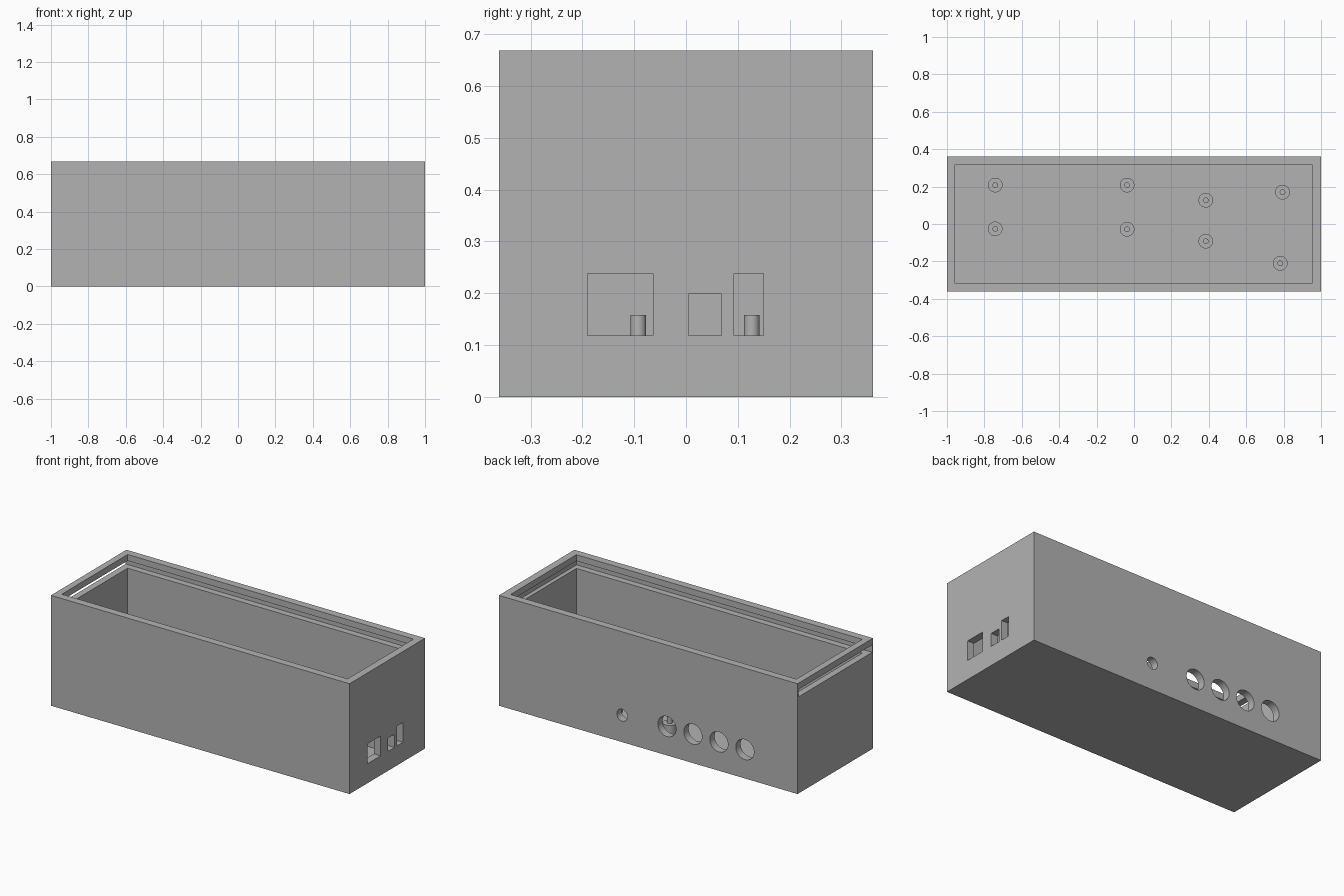
import bpy
from math import pi

if "Cube" in bpy.data.objects:
    bpy.data.objects.remove(bpy.data.objects["Cube"])

grey = bpy.data.materials.new("plain grey")
grey.use_nodes = True
GREY = (0.45, 0.45, 0.45, 1)
grey.diffuse_color = GREY
grey.node_tree.nodes["Principled BSDF"].inputs["Base Color"].default_value = GREY


def box(name, x, y, z):
    """Box given by its (low, high) range on each axis."""
    spans = (x, y, z)
    bpy.ops.mesh.primitive_cube_add(size=1, location=[(a + b) / 2 for a, b in spans])
    ob = bpy.context.object
    ob.name = name
    ob.scale = [b - a for a, b in spans]
    bpy.ops.object.transform_apply(location=False, rotation=False, scale=True)
    ob.data.materials.append(grey)
    return ob


def cylinder(name, centre, radius, depth, rotation=(0, 0, 0)):
    bpy.ops.mesh.primitive_cylinder_add(vertices=40, radius=radius, depth=depth,
                                        location=centre, rotation=rotation)
    ob = bpy.context.object
    ob.name = name
    ob.data.materials.append(grey)
    return ob


def cut(target, cutter):
    """Subtract the cutter from the target, then discard it."""
    cutter.hide_render = True
    mod = target.modifiers.new("cut", "BOOLEAN")
    mod.operation = "DIFFERENCE"
    mod.solver = "EXACT"
    mod.object = cutter
    bpy.context.view_layer.objects.active = target
    bpy.ops.object.modifier_apply(modifier=mod.name)
    bpy.data.objects.remove(cutter)


W, D, H = 1.0, 0.361, 0.668      # half width, half depth, height
FLOOR = 0.04

# Enclosure with an open top
case = box("case", (-W, W), (-D, D), (0, H))
cut(case, box("cavity", (-0.96, 0.955), (-0.315, 0.315), (FLOOR, H + 0.1)))

# Groove for a sliding lid, open at the right end
cut(case, box("lid_groove", (-W - 0.1, 0.98), (-0.354, 0.354), (0.585, 0.63)))

# Rectangular ports in the left end
for y, top in (((-0.19, -0.064), 0.238), ((0.005, 0.069), 0.198), ((0.093, 0.15), 0.238)):
    cut(case, box("port", (0.9, 1.1), y, (0.118, top)))

# Round holes in the back wall
for x, z, r in ((0.175, 0.163, 0.036), (-0.125, 0.175, 0.061), (-0.299, 0.175, 0.061),
                (-0.473, 0.175, 0.061), (-0.647, 0.175, 0.061)):
    cut(case, cylinder("hole", (x, D, z), r, 0.2, (pi / 2, 0, 0)))

# Circuit board standoffs, each with a locating pin
for x, y in ((-0.742, 0.208), (-0.742, -0.026), (-0.037, 0.208), (-0.037, -0.028),
             (0.384, 0.127), (0.384, -0.092), (0.794, 0.17), (0.782, -0.21)):
    for name, r, top in (("standoff", 0.039, 0.117), ("locating_pin", 0.015, 0.158)):
        low = FLOOR - 0.01
        cylinder(name, (x, y, (low + top) / 2), r, top - low)

# Smooth round surfaces, sharp edges
for ob in bpy.context.scene.objects:
    if ob.type == "MESH":
        ob.select_set(True)
        bpy.context.view_layer.objects.active = ob
bpy.ops.object.shade_smooth_by_angle()
